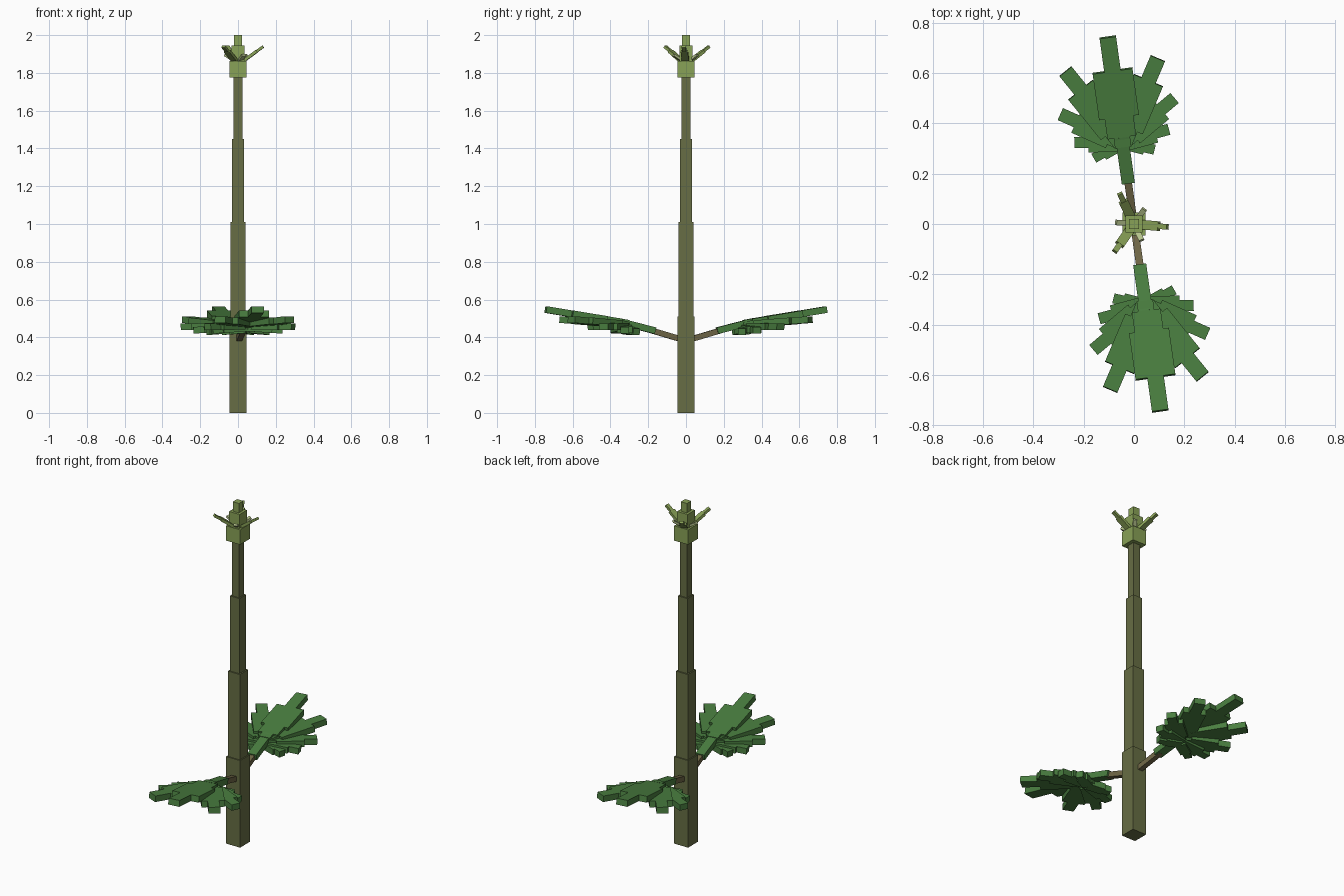
import bpy, bmesh, math
from mathutils import Vector, Matrix

if "Cube" in bpy.data.objects:
    bpy.data.objects.remove(bpy.data.objects["Cube"])


def material(name, rgb):
    m = bpy.data.materials.new(name)
    m.diffuse_color = (*rgb, 1)
    m.use_nodes = True
    m.node_tree.nodes["Principled BSDF"].inputs["Base Color"].default_value = m.diffuse_color
    return m


STEM = material("olive stem", (0.135, 0.155, 0.058))
STALK = material("brown stalk", (0.16, 0.135, 0.062))
LEAF = material("leaf green", (0.068, 0.21, 0.051))
BUD = material("bud green", (0.25, 0.36, 0.095))
PALE = material("pale sepal", (0.46, 0.54, 0.26))


def add_bar(bm, p, q, width, thick):
    """Box running from p to q, its width kept level."""
    p, q = Vector(p), Vector(q)
    d = (q - p).normalized()
    side = d.cross(Vector((0, 0, 1))).normalized()
    up = side.cross(d)
    rot = Matrix((side, d, up)).transposed().to_4x4()
    size = Matrix.Diagonal((width, (q - p).length, thick, 1))
    bmesh.ops.create_cube(bm, size=1, matrix=Matrix.Translation((p + q) / 2) @ rot @ size)


def make(name, mat, bars, turn=0):
    """Object made of bars, turned about the stem (degrees)."""
    bm = bmesh.new()
    for bar in bars:
        add_bar(bm, *bar)
    bmesh.ops.rotate(bm, verts=bm.verts, matrix=Matrix.Rotation(math.radians(turn), 3, 'Z'))
    me = bpy.data.meshes.new(name)
    bm.to_mesh(me)
    bm.free()
    me.materials.append(mat)
    ob = bpy.data.objects.new(name, me)
    bpy.context.collection.objects.link(ob)
    return ob


def block(name, mat, half, z0, z1):
    bm = bmesh.new()
    bmesh.ops.create_cube(bm, size=1, matrix=Matrix.Translation((0, 0, (z0 + z1) / 2))
                          @ Matrix.Diagonal((2 * half, 2 * half, z1 - z0, 1)))
    me = bpy.data.meshes.new(name)
    bm.to_mesh(me)
    bm.free()
    me.materials.append(mat)
    bpy.context.collection.objects.link(bpy.data.objects.new(name, me))


# Stem and bud, each tier narrower than the one below
for i, (half, z0, z1) in enumerate([(0.045, 0, 0.51), (0.0385, 0.51, 1.01),
                                    (0.031, 1.01, 1.45), (0.0235, 1.45, 1.78)]):
    block(f"stem_{i + 1}", STEM, half, z0, z1)
for i, (half, z0, z1) in enumerate([(0.045, 1.775, 1.862), (0.034, 1.862, 1.945),
                                    (0.02, 1.945, 2.0)]):
    block(f"bud_{i + 1}", BUD, half, z0, z1)

# Three long bud leaves with short pale sepals between them
for i in range(3):
    a = -95 + 120 * i
    make(f"bud_leaf_{i + 1}", BUD, [((0, 0.025, 1.86), (0, 0.1, 1.915), 0.038, 0.016),
                                    ((0, 0.09, 1.908), (0, 0.134, 1.939), 0.022, 0.014)], a)
    make(f"sepal_{i + 1}", PALE, [((0, 0.025, 1.865), (0, 0.072, 1.895), 0.022, 0.012)], a + 60)


def lobe(angle, height, base_z, tiers):
    """Fan lobe: tiers are (start, end, width) along a ray; height is the tip's z."""
    a = math.radians(angle)
    total = tiers[-1][1]

    def at(r):
        return (math.sin(a) * r, 0.33 + math.cos(a) * r, base_z + (height - base_z) * r / total)
    return [(at(s), at(e), w, 0.035) for s, e, w in tiers]


# Two palmate leaves, opposite each other
for name, turn in (("back", 8), ("front", 188)):
    make(f"{name}_leaf_stalk", STALK, [((0, 0.02, 0.388), (0, 0.19, 0.438), 0.03, 0.03)], turn)
    make(f"{name}_leaf_neck", LEAF, [((0, 0.166, 0.435), (0, 0.35, 0.482), 0.052, 0.035)], turn)
    fan = lobe(0, 0.547, 0.478, [(-0.02, 0.04, 0.065), (0.02, 0.12, 0.115),
                                 (0.1, 0.285, 0.16), (0.27, 0.42, 0.066)])
    for s in (-1, 1):
        fan += lobe(31 * s, 0.494, 0.468, [(0, 0.08, 0.08), (0.06, 0.265, 0.125),
                                           (0.25, 0.36, 0.062)])
        fan += lobe(58 * s, 0.455, 0.46, [(0, 0.07, 0.07), (0.05, 0.2, 0.1),
                                          (0.19, 0.27, 0.052)])
        fan += lobe(83 * s, 0.437, 0.45, [(0, 0.135, 0.08), (0.12, 0.19, 0.045)])
        fan += lobe(112 * s, 0.43, 0.44, [(0, 0.09, 0.06), (0.08, 0.13, 0.04)])
    make(f"{name}_leaf_blade", LEAF, fan, turn)
